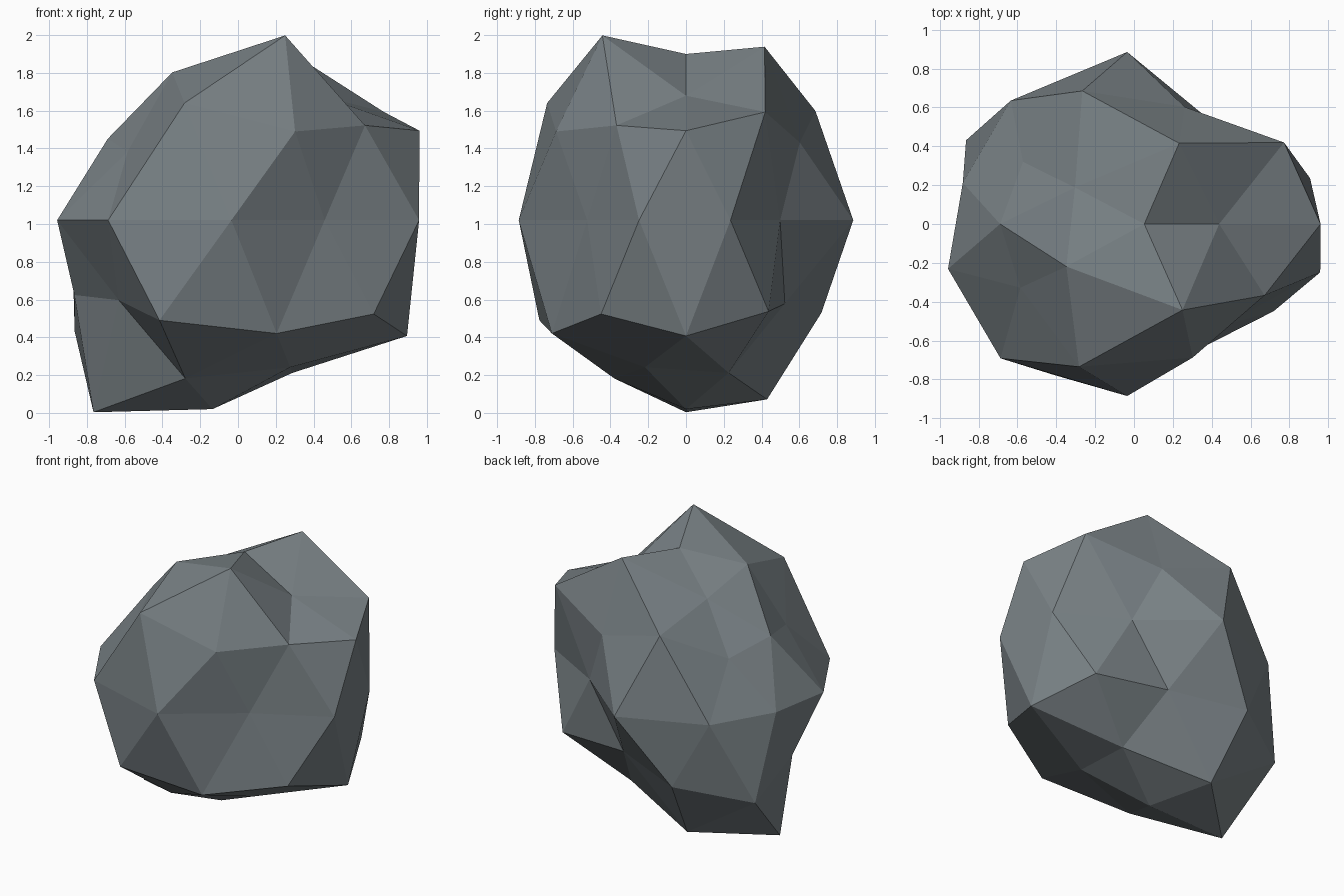
import bpy
import bmesh
import math
from mathutils import Matrix, Vector

default_cube = bpy.data.objects.get("Cube")
if default_cube:
    bpy.data.objects.remove(default_cube, do_unlink=True)

# Distance of each rock corner from the centre, in percent,
# one list per level from the top down, turning counter-clockwise
LEVELS = [
    [88],
    [77.5, 108, 79, 92, 115],
    [109, 110, 82, 118, 95.5],
    [106, 92, 79, 81, 105],
    [99, 80, 115, 102, 89, 97, 111, 115, 84, 104.5],
    [108, 109.5, 88.5, 118.5, 111],
    [116.5, 84, 112, 80.5, 114],
    [95, 111.5, 119.5, 98.5, 91.5],
    [100],
]
CENTRE = Vector((-0.035, 0, 1.02))
DEPTH = 0.77   # the rock is narrower from front to back
LEAN = 0.1     # and leans sideways with height


def make_material(name, colour):
    material = bpy.data.materials.new(name)
    material.use_nodes = True
    material.diffuse_color = colour
    shader = next(n for n in material.node_tree.nodes if n.type == "BSDF_PRINCIPLED")
    shader.inputs["Base Color"].default_value = colour
    shader.inputs["Roughness"].default_value = 0.9
    return material


def level_and_angle(vert):
    angle = round(math.degrees(math.atan2(vert.co.y, vert.co.x))) % 360
    return -round(vert.co.z, 2), angle


# Low-poly ball, its corners pushed in and out
bm = bmesh.new()
bmesh.ops.create_icosphere(bm, subdivisions=2, radius=1)
percents = [p for level in LEVELS for p in level]
for vert, percent in zip(sorted(bm.verts, key=level_and_angle), percents):
    vert.co = vert.co.normalized() * percent / 100

# Squash and lean the ball, then lift it onto the ground
shape = Matrix(((1, 0, LEAN), (0, DEPTH, 0), (0, 0, 1)))
for vert in bm.verts:
    vert.co = shape @ vert.co + CENTRE
for face in bm.faces:
    face.smooth = False
bmesh.ops.recalc_face_normals(bm, faces=bm.faces)

mesh = bpy.data.meshes.new("rock")
bm.to_mesh(mesh)
bm.free()
mesh.materials.append(make_material("slate_grey", (0.19, 0.22, 0.235, 1)))
rock = bpy.data.objects.new("rock", mesh)
bpy.context.collection.objects.link(rock)
